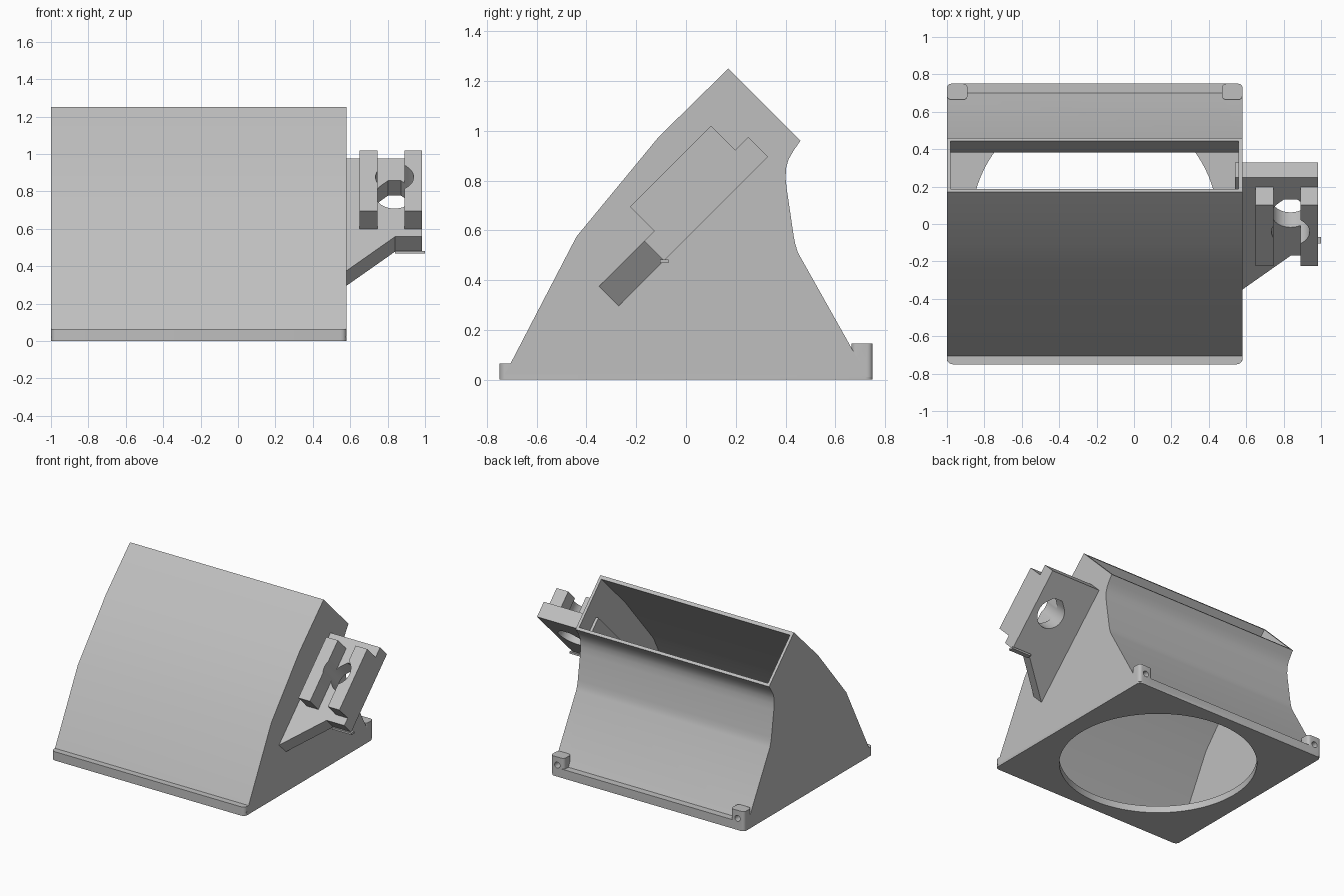
import bpy, bmesh, math
from mathutils import Vector

if "Cube" in bpy.data.objects:
    bpy.data.objects.remove(bpy.data.objects["Cube"])

grey = bpy.data.materials.new("light grey plastic")
grey.diffuse_color = (0.52, 0.52, 0.52, 1)
grey.use_nodes = True
grey.node_tree.nodes["Principled BSDF"].inputs["Base Color"].default_value = grey.diffuse_color

X, Y, Z = Vector((1, 0, 0)), Vector((0, 1, 0)), Vector((0, 0, 1))
U = (Y + Z).normalized()      # along the tilted bracket
N = (Z - Y).normalized()      # out of the tilted bracket


def prism(name, pts, a, b, c, lo, hi, bevel=0):
    """Extrude a 2D outline (axes a, b) along axis c; optionally round its side edges."""
    bm = bmesh.new()
    verts = [bm.verts.new(a * p + b * q + c * lo) for p, q in pts]
    face = bm.faces.new(verts)
    ext = bmesh.ops.extrude_face_region(bm, geom=[face])["geom"]
    bmesh.ops.translate(bm, vec=c * (hi - lo),
                        verts=[v for v in ext if isinstance(v, bmesh.types.BMVert)])
    bmesh.ops.recalc_face_normals(bm, faces=bm.faces)
    if bevel:
        edges = [e for e in bm.edges
                 if abs((e.verts[0].co - e.verts[1].co).normalized().dot(c)) > 0.99]
        bmesh.ops.bevel(bm, geom=edges, offset=bevel, segments=4, profile=0.5, affect='EDGES')
    me = bpy.data.meshes.new(name)
    bm.to_mesh(me)
    bm.free()
    me.materials.append(grey)
    ob = bpy.data.objects.new(name, me)
    bpy.context.collection.objects.link(ob)
    return ob


def rect(x0, x1, y0, y1):
    return [(x0, y0), (x1, y0), (x1, y1), (x0, y1)]


def circle(cx, cy, r, n=64):
    return [(cx + r * math.cos(2 * math.pi * i / n), cy + r * math.sin(2 * math.pi * i / n))
            for i in range(n)]


def boolean(ob, other, op='DIFFERENCE', keep=False):
    bpy.context.view_layer.objects.active = ob
    m = ob.modifiers.new("cut", 'BOOLEAN')
    m.operation, m.solver, m.object = op, 'EXACT', other
    bpy.ops.object.modifier_apply(modifier=m.name)
    if not keep:
        bpy.data.objects.remove(other)


# Duct shell: side profile with a curved neck at the back
neck = [(0.46, 0.96), (0.432, 0.92), (0.412, 0.885), (0.402, 0.85), (0.40, 0.81),
        (0.405, 0.765), (0.433, 0.575), (0.439, 0.545), (0.45, 0.51)]
outer = [(-0.73, 0.02), (-0.705, 0.065), (-0.44, 0.575), (-0.11, 0.975), (0.17, 1.25)]
outer += neck + [(0.70, 0.065), (0.725, 0.02)]
duct = prism("duct", outer, Y, Z, X, -1.0, 0.58)

# Base plate with rounded corners
boolean(duct, prism("base", rect(-1.0, 0.58, -0.75, 0.75), X, Y, Z, 0, 0.065, 0.03), 'UNION')

# Mounting lugs on the back corners, each with a screw hole
for x0, x1 in ((-1.0, -0.89), (0.47, 0.58)):
    boolean(duct, prism("lug", rect(x0, x1, 0.665, 0.75), X, Y, Z, 0.01, 0.145, 0.022), 'UNION')
    boolean(duct, prism("screw_hole", circle((x0 + x1) / 2, 0.085, 0.022, 20), X, Z, Y, 0.68, 0.8))

# Hollow interior, open at the slanted mouth, and round port in the floor
inner = [(-0.69, 0.05), (-0.42, 0.565), (-0.09, 0.955), (0.238, 1.282), (0.495, 1.025), (0.445, 0.975)]
inner += [(y - 0.018, z) for y, z in neck[1:]] + [(0.685, 0.05)]
boolean(duct, prism("cavity", inner, Y, Z, X, -0.98, 0.56))
boolean(duct, prism("port", circle(-0.21, 0, 0.66, 96), X, Y, Z, -0.1, 0.06))

# Tilted bracket plate with a gusset towards the duct
plate = prism("bracket_plate",
              [(0.54, 0.866), (0.985, 0.866), (0.985, 0.276), (0.84, 0.276), (0.54, -0.022)],
              X, U, N, 0.40, 0.513)

# Two clamp rails
rails = [prism("clamp_rail", rect(x, x + 0.095, 0.332, 0.792), X, U, N, 0.513, 0.65)
         for x in (0.65, 0.89)]

# Hole through plate and rails: round with a flattened peak
cx, cu, r = 0.837, 0.59, 0.102
hole = [(cx + r * math.cos(math.radians(a)), cu + r * math.sin(math.radians(a)))
        for a in range(135, 406, 9)]
hole += [(cx + 0.034, cu + 0.11), (cx - 0.034, cu + 0.11)]
cutter = prism("hole_cutter", hole, X, U, N, 0.3, 0.8)
for ob in [plate] + rails:
    boolean(ob, cutter, keep=True)
bpy.data.objects.remove(cutter)

# Small stop on the lower plate edge
stop = prism("plate_stop", rect(-0.105, -0.07, 0.468, 0.482), Y, Z, X, 0.84, 1.0)

# Smooth the curves, keep the corners crisp
for ob in [duct, plate] + rails:
    bpy.ops.object.select_all(action='DESELECT')
    ob.select_set(True)
    bpy.context.view_layer.objects.active = ob
    bpy.ops.object.shade_smooth_by_angle(angle=math.radians(25))
